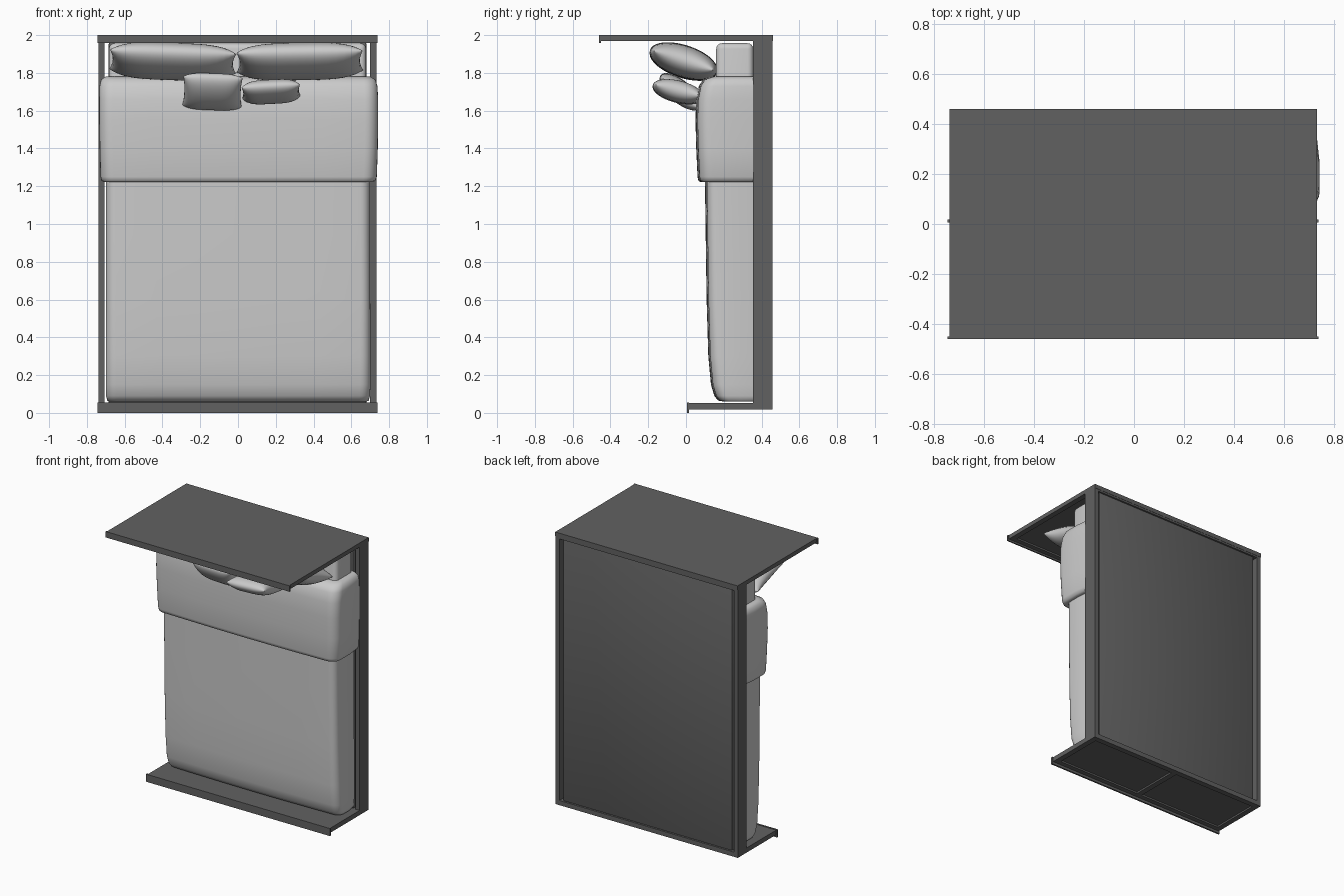
import bpy, bmesh, math
from mathutils import Matrix, Vector

if "Cube" in bpy.data.objects:
    bpy.data.objects.remove(bpy.data.objects["Cube"])

dark = bpy.data.materials.new("dark_wood")
dark.diffuse_color = (0.12, 0.12, 0.12, 1)
dark.use_nodes = True
dark.node_tree.nodes["Principled BSDF"].inputs["Base Color"].default_value = dark.diffuse_color


def finish(bm, name, mat=None, smooth=None):
    bmesh.ops.remove_doubles(bm, verts=bm.verts, dist=1e-5)
    bmesh.ops.recalc_face_normals(bm, faces=bm.faces)
    me = bpy.data.meshes.new(name)
    bm.to_mesh(me)
    bm.free()
    ob = bpy.data.objects.new(name, me)
    bpy.context.collection.objects.link(ob)
    if mat:
        me.materials.append(mat)
    if smooth:
        bpy.ops.object.select_all(action='DESELECT')
        ob.select_set(True)
        bpy.context.view_layer.objects.active = ob
        bpy.ops.object.shade_smooth_by_angle(angle=math.radians(smooth))
    return ob


def box(name, x, y, z, mat=dark, bevel=0.0, seg=1):
    bm = bmesh.new()
    bmesh.ops.create_cube(bm, size=1)
    for v in bm.verts:
        v.co = [(a + b) / 2 + c * (b - a) for (a, b), c in zip((x, y, z), v.co)]
    if bevel:
        bmesh.ops.bevel(bm, geom=bm.edges[:], offset=bevel, segments=seg,
                        profile=0.5, affect='EDGES')
    return finish(bm, name, mat, 40 if bevel else None)


def board(name, x, y, slab, frame, w):
    """Slab with a raised border and centre bar, leaving two sunk panels."""
    box(name + "_slab", x, y, slab)
    cx = (x[0] + x[1]) / 2
    box(name + "_frame_front", x, (y[0], y[0] + w), frame)
    box(name + "_frame_back", x, (y[1] - w, y[1]), frame)
    inner = (y[0] + w, y[1] - w)
    box(name + "_frame_left", (x[0], x[0] + w), inner, frame)
    box(name + "_frame_right", (x[1] - w, x[1]), inner, frame)
    box(name + "_centre_bar", (cx - w / 2, cx + w / 2), inner, frame)


def cover(name, rings, back=0.355, seg=6):
    """Draped cloth: rings of (z, x0, x1, front y, corner radius) lofted along z."""
    bm = bmesh.new()
    loops = []
    for z, x0, x1, yf, r in rings:
        pts = [(x0 + 0.012, back), (x0, (back + yf + r) / 2)]
        for i in range(seg + 1):
            a = math.pi / 2 * i / seg
            pts.append((x0 + r - r * math.cos(a), yf + r - r * math.sin(a)))
        for k in range(1, 6):
            t = k / 6
            pts.append((x0 + r + (x1 - x0 - 2 * r) * t,
                        yf - 0.01 * math.sin(math.pi * t)))
        for i in range(seg + 1):
            a = math.pi / 2 * i / seg
            pts.append((x1 - r + r * math.sin(a), yf + r - r * math.cos(a)))
        pts += [(x1, (back + yf + r) / 2), (x1 - 0.012, back)]
        loops.append([bm.verts.new((px, py, z)) for px, py in pts])
    n = len(loops[0])
    for a, b in zip(loops, loops[1:]):
        for i in range(n):
            j = (i + 1) % n
            bm.faces.new((a[i], a[j], b[j], b[i]))
    bm.faces.new(loops[0])
    bm.faces.new(loops[-1])
    return finish(bm, name, None, 55)


def pillow(name, centre, half, tilt, turn=0.0, n=20):
    """Pillow puffed between two square sheets with slightly drawn-in sides."""
    w, l, t = half
    m = (Matrix.Translation(Vector(centre)) @ Matrix.Rotation(math.radians(turn), 4, 'Y')
         @ Matrix.Rotation(math.radians(tilt), 4, 'X'))
    bm = bmesh.new()
    s = [math.sin(math.pi * (i / n - 0.5)) for i in range(n + 1)]
    for side in (1, -1):
        g = []
        for u in s:
            row = []
            for v in s:
                h = max(0, (1 - u ** 4) * (1 - v * v)) ** 0.5
                x = w * u * (1 - 0.05 * (1 - v * v))
                y = l * v * (1 - 0.12 * u ** 4 * abs(v))
                row.append(bm.verts.new(m @ Vector((x, y, side * t * h))))
            g.append(row)
        for i in range(n):
            for j in range(n):
                bm.faces.new((g[i][j], g[i + 1][j], g[i + 1][j + 1], g[i][j + 1]))
    return finish(bm, name, None, 80)


# Headboard and footboard with edge mouldings
X = (-0.738, 0.732)
board("headboard", X, (-0.455, 0.46), (1.982, 2.0), (1.97, 1.982), 0.04)
box("headboard_moulding", (-0.745, 0.738), (-0.46, -0.45), (1.957, 2.0))
board("footboard", X, (0.012, 0.458), (0.03, 0.052), (0.018, 0.03), 0.04)
box("footboard_moulding", (-0.745, 0.738), (0.005, 0.017), (0.0, 0.055))

# Side rails, end rails and base
for side, x in (("left", (-0.738, -0.706)), ("right", (0.7, 0.732))):
    box("side_rail_" + side, x, (0.355, 0.458), (0.05, 1.972))
box("head_rail", (-0.706, 0.7), (0.355, 0.458), (1.957, 1.972))
box("bed_base", (-0.685, 0.68), (0.355, 0.447), (0.05, 1.96), dark, 0.008, 2)

# Mattress
box("mattress", (-0.683, 0.678), (0.16, 0.356), (0.09, 1.957), None, 0.03, 4)

# Duvet and folded-over top
cover("duvet", [
    (0.06, -0.68, 0.68, 0.21, 0.04), (0.065, -0.692, 0.692, 0.18, 0.05),
    (0.09, -0.698, 0.698, 0.16, 0.055), (0.15, -0.7, 0.702, 0.142, 0.055),
    (0.3, -0.7, 0.702, 0.128, 0.055), (0.6, -0.698, 0.7, 0.119, 0.05),
    (0.95, -0.698, 0.698, 0.114, 0.05), (1.25, -0.698, 0.698, 0.11, 0.05)])
cover("duvet_fold", [
    (1.222, -0.71, 0.712, 0.088, 0.06), (1.228, -0.722, 0.726, 0.076, 0.065),
    (1.25, -0.728, 0.735, 0.071, 0.07), (1.4, -0.732, 0.74, 0.064, 0.07),
    (1.55, -0.735, 0.742, 0.06, 0.07), (1.66, -0.735, 0.742, 0.064, 0.07),
    (1.73, -0.733, 0.738, 0.078, 0.07), (1.765, -0.725, 0.728, 0.1, 0.065),
    (1.78, -0.70, 0.70, 0.145, 0.05)])

# Large pillows against the headboard, small cushions in front
for side, x in (("left", -0.345), ("right", 0.327)):
    pillow("pillow_" + side, (x, -0.013, 1.86), (0.335, 0.187, 0.084), -18,
           2 if x < 0 else -1)
pillow("cushion_left", (-0.135, -0.03, 1.7), (0.157, 0.135, 0.058), -40, 2)
pillow("cushion_right", (0.175, -0.042, 1.7), (0.155, 0.138, 0.057), -14, -3)
